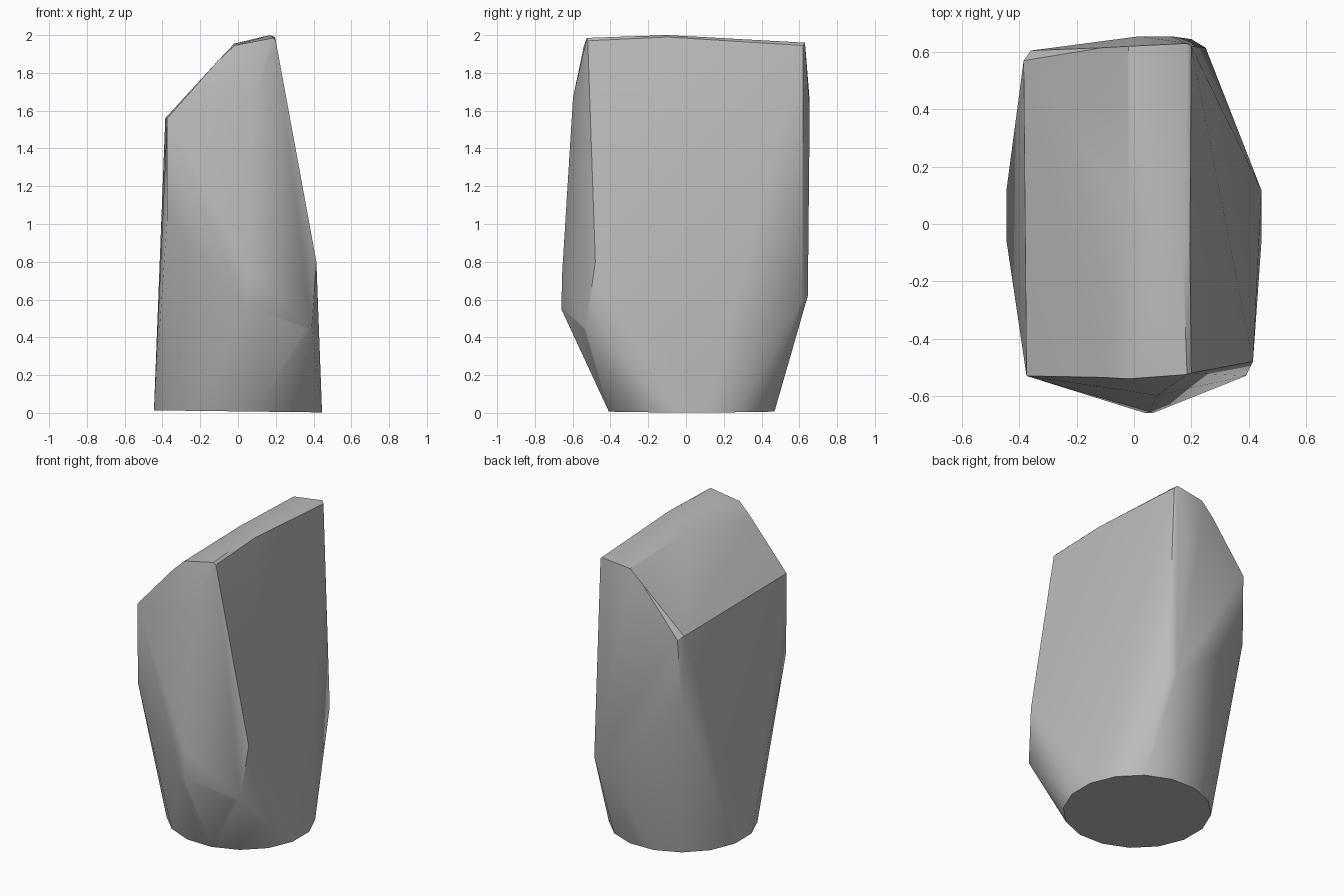
import bpy
import bmesh
import math

cube = bpy.data.objects.get("Cube")
if cube:
    bpy.data.objects.remove(cube, do_unlink=True)

# Stone colour
stone = bpy.data.materials.new("grey stone")
stone.use_nodes = True
GREY = (0.5, 0.5, 0.5, 1)
stone.diffuse_color = GREY
stone.node_tree.nodes["Principled BSDF"].inputs["Base Color"].default_value = GREY

# Round cut base, tipped very slightly
SIDES, RADIUS = 16, 0.447
points = []
for i in range(SIDES):
    a = 2 * math.pi * (i + 0.5) / SIDES
    x = RADIUS * math.cos(a) * 1.015
    points.append((x, 0.03 + RADIUS * math.sin(a), 0.008 - 0.012 * x))

# Sloped crown: left shoulder, shoulder bevel, ridge and right rim
points += [
    (-0.375, -0.53, 1.56), (-0.385, 0.57, 1.56), (-0.36, 0.605, 1.54),
    (-0.11, -0.535, 1.86), (-0.11, 0.615, 1.85),
    (-0.02, -0.54, 1.945), (-0.02, 0.62, 1.935),
    (0.185, -0.525, 1.985), (0.2, -0.52, 1.97),
    (0.185, 0.63, 1.96), (0.2, 0.62, 1.945),
    (0.17, -0.1, 2.0), (0.195, -0.1, 1.99), (-0.02, 0.05, 1.955),
]
# Front keel and the two front corners
points += [
    (0.04, -0.66, 0.55), (0.065, -0.66, 0.56), (0.055, -0.655, 0.75),
    (0.08, -0.598, 1.67),
    (0.35, -0.54, 0.44), (0.39, -0.53, 0.45), (0.415, -0.48, 0.8),
    (-0.375, -0.525, 1.03),
]
# Bulging back and its corners
points += [
    (0.02, 0.655, 1.65), (0.13, 0.655, 1.6), (0.2, 0.645, 0.62),
    (0.25, 0.615, 0.6), (-0.375, 0.58, 1.08),
]

# Wrap the cut points in one faceted block
mesh = bpy.data.meshes.new("stone_block")
bm = bmesh.new()
for p in points:
    bm.verts.new(p)
hull = bmesh.ops.convex_hull(bm, input=bm.verts)
spare = {g for g in hull["geom_interior"] + hull["geom_unused"]
         if isinstance(g, bmesh.types.BMVert)}
bmesh.ops.delete(bm, geom=list(spare), context="VERTS")
bmesh.ops.recalc_face_normals(bm, faces=bm.faces)
bm.to_mesh(mesh)
bm.free()
mesh.materials.append(stone)

block = bpy.data.objects.new("stone_block", mesh)
bpy.context.collection.objects.link(block)
bpy.context.view_layer.objects.active = block
block.select_set(True)
bpy.ops.object.shade_smooth_by_angle(angle=math.radians(30))
